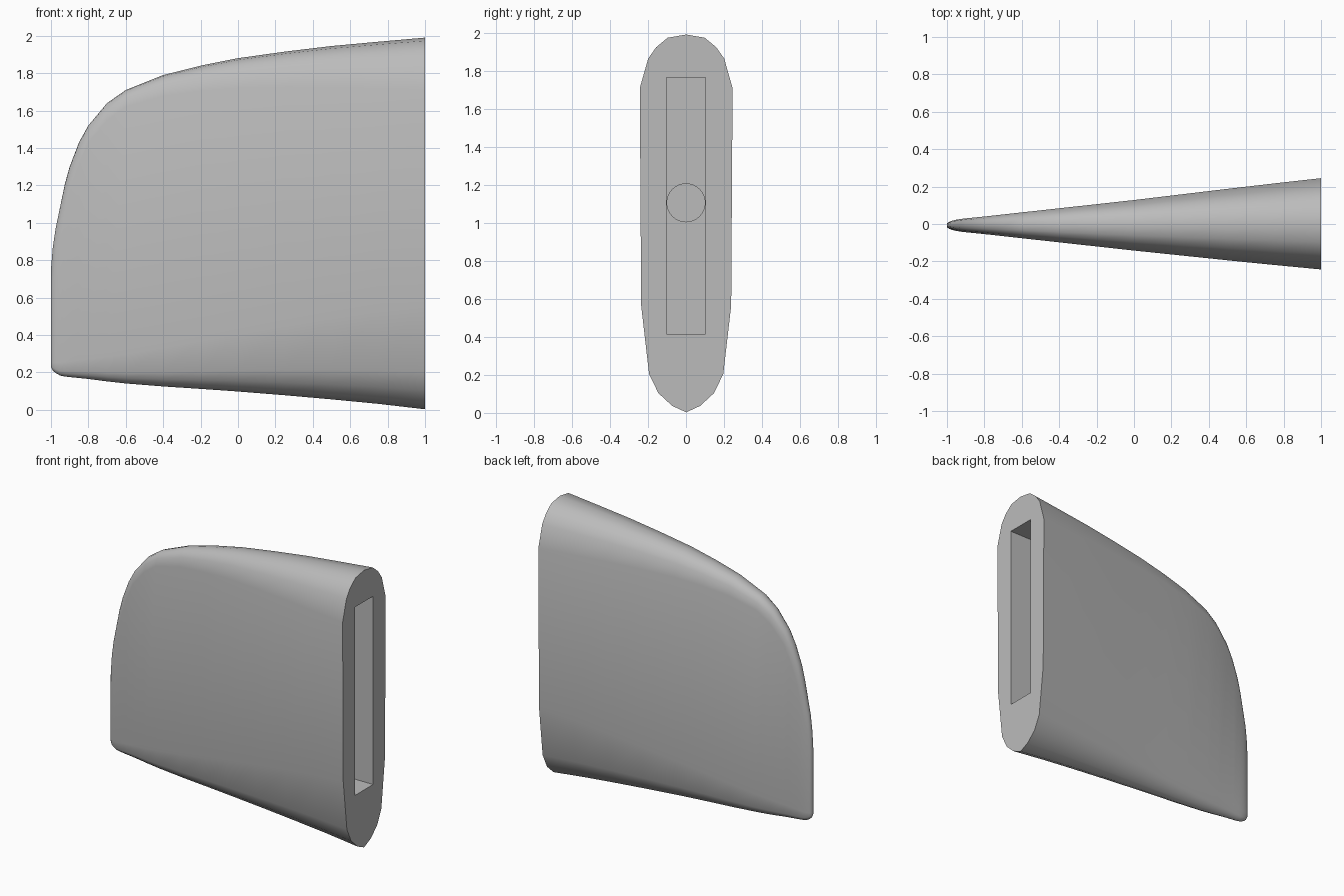
import bpy, bmesh, math
from mathutils import Vector

if "Cube" in bpy.data.objects:
    bpy.data.objects.remove(bpy.data.objects["Cube"], do_unlink=True)

grey = bpy.data.materials.new("plain grey")
grey.use_nodes = True
colour = (0.5, 0.5, 0.5, 1)
grey.diffuse_color = colour
grey.node_tree.nodes["Principled BSDF"].inputs["Base Color"].default_value = colour

# Outline stations along the blade: x, bottom z, top z, half thickness
stations = [
    (-1, .23, .75, .01), (-.99, .21, .87, .018), (-.975, .197, .97, .024),
    (-.95, .183, 1.09, .03), (-.925, .178, 1.21, .034), (-.9, .175, 1.3, .037),
    (-.85, .17, 1.43, .042), (-.8, .165, 1.52, .047), (-.7, .152, 1.64, .058),
    (-.6, .141, 1.71, .069), (-.4, .125, 1.79, .091), (-.2, .112, 1.84, .113),
    (0, .098, 1.88, .135), (.25, .078, 1.915, .163), (.5, .056, 1.945, .191),
    (.75, .032, 1.968, .218), (1, .003, 1.99, .244)]

# Rounded ends as (width fraction, depth fraction), from the crest outward
top_cap = [(0, 0), (.4, .06), (.65, .24), (.82, .45), (1, 1)]
bottom_cap = [(.97, 1), (.8, .36), (.6, .18), (.3, .06), (0, 0)]


def section(i):
    x, low, high, half = stations[i]
    a, b = stations[max(i - 1, 0)], stations[min(i + 1, len(stations) - 1)]
    slope = (b[2] - a[2]) / (b[0] - a[0])
    top_depth = min(half * 1.15 * math.hypot(1, slope), (high - low) * .4)
    bottom_depth = half * 2.3
    side = [(w * half, high - d * top_depth) for w, d in top_cap]
    side += [(w * half, low + d * bottom_depth) for w, d in bottom_cap]
    loop = side + [(-y, z) for y, z in reversed(side[1:-1])]
    shift = -.007 + .008 * max(x, 0)
    return [Vector((x, y + shift, z)) for y, z in loop]


# Tapered blade lofted through the sections
bm = bmesh.new()
rings = [[bm.verts.new(p) for p in section(i)] for i in range(len(stations))]
for r, s in zip(rings, rings[1:]):
    n = len(r)
    for k in range(n):
        bm.faces.new((r[k], r[(k + 1) % n], s[(k + 1) % n], s[k]))
bm.faces.new(rings[0])
bm.faces.new(rings[-1])
bmesh.ops.recalc_face_normals(bm, faces=bm.faces)
mesh = bpy.data.meshes.new("blade")
bm.to_mesh(mesh)
bm.free()
blade = bpy.data.objects.new("blade", mesh)
bpy.context.collection.objects.link(blade)
mesh.materials.append(grey)

# Rectangular slot in the wide end, with a round bore behind it
bpy.ops.mesh.primitive_cube_add(size=1, location=(.8, 0, 1.09))
slot = bpy.context.object
slot.name = "slot_cutter"
slot.scale = (.6, .205, 1.35)
bpy.ops.mesh.primitive_cylinder_add(vertices=32, radius=.1, depth=.6,
                                    location=(.4, 0, 1.105),
                                    rotation=(0, math.pi / 2, 0))
bore = bpy.context.object
bore.name = "bore_cutter"

for cutter in (slot, bore):
    cutter.hide_render = True
    cutter.data.materials.append(grey)
    mod = blade.modifiers.new(cutter.name, "BOOLEAN")
    mod.operation = "DIFFERENCE"
    mod.solver = "EXACT"
    mod.object = cutter

# Apply the cuts and discard the cutters
bpy.ops.object.select_all(action="DESELECT")
blade.select_set(True)
bpy.context.view_layer.objects.active = blade
for mod in list(blade.modifiers):
    bpy.ops.object.modifier_apply(modifier=mod.name)
for cutter in (slot, bore):
    bpy.data.objects.remove(cutter, do_unlink=True)

bpy.ops.object.shade_smooth_by_angle(angle=math.radians(55))
